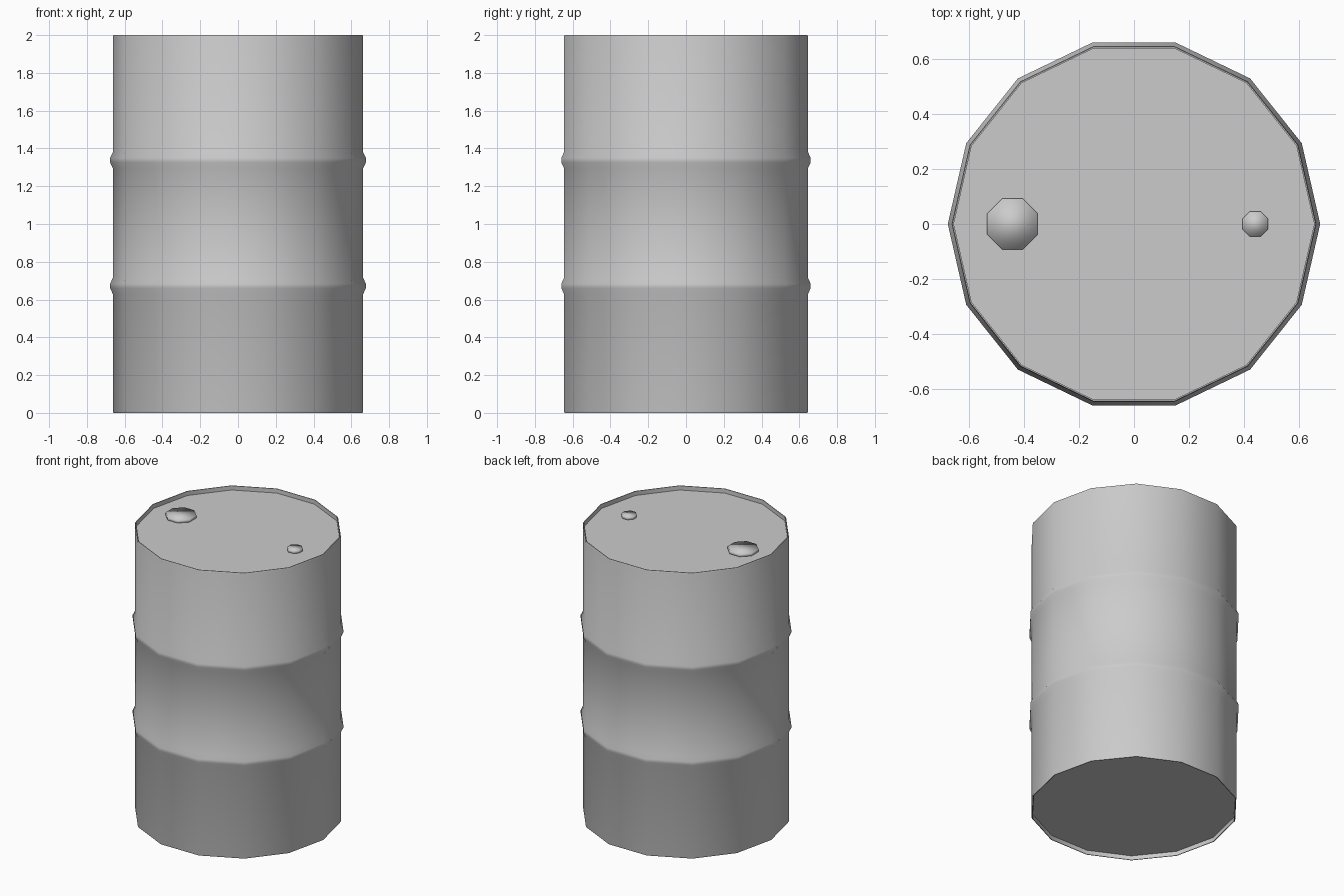
import bpy, bmesh, math

if "Cube" in bpy.data.objects:
    bpy.data.objects.remove(bpy.data.objects["Cube"])

def lathe(name, profile, sides):
    """Revolve (radius, z) points around z, first vertex on +x; cap both ends."""
    bm = bmesh.new()
    rings = [[bm.verts.new((r * math.cos(2 * math.pi * i / sides),
                            r * math.sin(2 * math.pi * i / sides), z))
              for i in range(sides)] for r, z in profile]
    for a, b in zip(rings, rings[1:]):
        for i in range(sides):
            j = (i + 1) % sides
            bm.faces.new((a[i], a[j], b[j], b[i]))
    bm.faces.new(rings[0][::-1])
    bm.faces.new(rings[-1])
    bmesh.ops.recalc_face_normals(bm, faces=bm.faces)
    mesh = bpy.data.meshes.new(name)
    bm.to_mesh(mesh)
    bm.free()
    ob = bpy.data.objects.new(name, mesh)
    bpy.context.collection.objects.link(ob)
    return ob

def rib(z):
    return [(R, z - 0.042), (0.677, z - 0.012), (0.677, z + 0.012), (R, z + 0.042)]

# Drum shell: recessed base, thin rims, two rolling ribs, recessed lid
R, INNER, DEPTH = 0.663, 0.655, 0.03
profile = [(INNER, DEPTH), (INNER, 0), (R - 0.003, 0), (R, 0.01)]
profile += rib(0.672) + rib(1.338)
profile += [(R, 1.99), (R - 0.003, 2), (INNER, 2), (INNER, 2 - DEPTH)]
drum = lathe("drum_body", profile, 14)
bpy.context.view_layer.objects.active = drum
drum.select_set(True)
bpy.ops.object.shade_smooth_by_angle(angle=math.radians(40))

# Bung caps on the lid: softly shaded octagons
for name, x, flat in (("large_bung_cap", -0.442, 0.092), ("small_bung_cap", 0.441, 0.046)):
    r = flat / math.cos(math.pi / 8)
    cap = lathe(name, [(r, -0.005), (r, 0.02)], 8)
    cap.location = (x, 0, 2 - DEPTH)
    cap.rotation_euler.z = math.pi / 8
    cap.data.polygons.foreach_set("use_smooth", [True] * len(cap.data.polygons))
